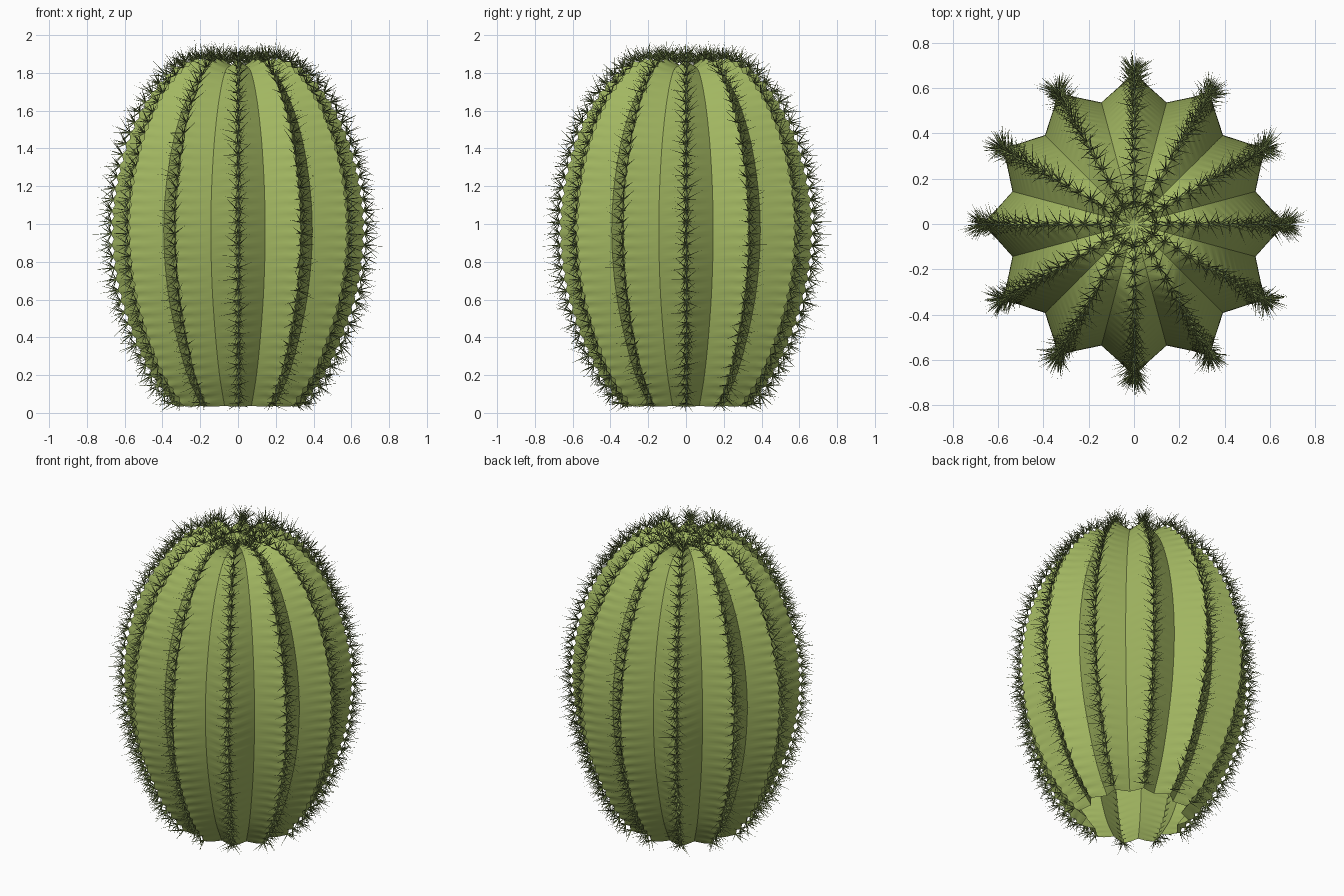
import bpy, bmesh, math, random
from mathutils import Vector, Matrix

if "Cube" in bpy.data.objects:
    bpy.data.objects.remove(bpy.data.objects["Cube"])

random.seed(4)
RIBS = 12
AREOLES = 38          # spine clusters per rib
STEP = 4              # body rings per cluster

# Rib crest profile (radius, height) from bottom rim to crown
CREST = [(0.33, 0.03), (0.45, 0.19), (0.55, 0.40), (0.63, 0.65), (0.665, 0.92),
         (0.65, 1.17), (0.59, 1.42), (0.50, 1.62), (0.40, 1.76), (0.30, 1.845),
         (0.20, 1.87), (0.10, 1.85), (0.015, 1.82)]


def material(name, color):
    m = bpy.data.materials.new(name)
    m.diffuse_color = (*color, 1)
    m.use_nodes = True
    m.node_tree.nodes["Principled BSDF"].inputs["Base Color"].default_value = m.diffuse_color
    return m


def spline(pts, sub=12):
    """Catmull-Rom curve through the profile points."""
    p = [Vector(a) for a in pts]
    p = [2 * p[0] - p[1]] + p + [2 * p[-1] - p[-2]]
    out = []
    for i in range(1, len(p) - 2):
        a, b, c, d = p[i - 1:i + 3]
        for k in range(sub):
            t = k / sub
            out.append(0.5 * (2 * b + (c - a) * t + (2 * a - 5 * b + 4 * c - d) * t * t
                              + (3 * b - a - 3 * c + d) * t ** 3))
    return out + [p[-2]]


def resample(pts, n):
    """n + 1 points evenly spaced along the curve."""
    acc = [0]
    for a, b in zip(pts, pts[1:]):
        acc.append(acc[-1] + (b - a).length)
    out, j = [], 0
    for i in range(n + 1):
        s = acc[-1] * i / n
        while j < len(pts) - 2 and acc[j + 1] < s:
            j += 1
        out.append(pts[j].lerp(pts[j + 1], (s - acc[j]) / (acc[j + 1] - acc[j])))
    return out


def make_object(name, bm, mat):
    me = bpy.data.meshes.new(name)
    bm.to_mesh(me)
    bm.free()
    me.materials.append(mat)
    ob = bpy.data.objects.new(name, me)
    bpy.context.collection.objects.link(ob)
    return ob


def polar(r, z, ang):
    return Vector((r * math.cos(ang), r * math.sin(ang), z))


N = AREOLES * STEP
path = resample(spline(CREST), N)
normals = []
for i in range(N + 1):
    t = (path[min(i + 1, N)] - path[max(i - 1, 0)]).normalized()
    normals.append(Vector((t.y, -t.x)))

# Ribbed body: star section, crests scalloped between spine clusters, open underneath
bm = bmesh.new()
half = math.pi / RIBS
rings = []
for i, (p, n) in enumerate(zip(path, normals)):
    wave = 0.008 * math.cos(2 * math.pi * (i - STEP / 2) / STEP)
    fade = min(1, p.x / 0.2)
    crest = p + n * wave * fade
    valley = Vector((p.x * 0.835, p.y - 0.035 * fade * max(0, n.y) + 0.012 * max(0, -n.y)))
    ring = []
    for k in range(RIBS):
        a = 2 * half * k
        top = polar(*crest, a)
        base = polar(*p, a)
        left, right = polar(*valley, a - half), polar(*valley, a + half)
        ring += [bm.verts.new(v) for v in
                 (left, left.lerp(base, 0.6), top, base.lerp(right, 0.4))]
    rings.append(ring)
for lo, hi in zip(rings, rings[1:]):
    for k in range(len(lo)):
        m = (k + 1) % len(lo)
        bm.faces.new((lo[k], lo[m], hi[m], hi[k]))
bm.faces.new(rings[-1])
body = make_object("cactus_body", bm, material("cactus_green", (0.36, 0.47, 0.12)))
bpy.context.view_layer.objects.active = body
body.select_set(True)
bpy.ops.object.shade_smooth_by_angle(angle=math.radians(35))
body.select_set(False)


# Spines: thin three-sided needles fanning out of each cluster
def add_spine(bm, start, direction, length, radius):
    tip = start + direction * length
    if not 0 <= tip.z <= 2:
        return
    u = direction.orthogonal().normalized()
    w = direction.cross(u)
    base = [bm.verts.new(start + radius * (u * math.cos(q) + w * math.sin(q)))
            for q in (0, 2.094, 4.189)]
    end = bm.verts.new(tip)
    for k in range(3):
        bm.faces.new((base[k], base[(k + 1) % 3], end))


bm = bmesh.new()
for k in range(RIBS):
    ang = 2 * half * k
    for j in range(AREOLES - 1):
        i = j * STEP + STEP // 2
        p, n = path[i], normals[i]
        out = polar(n.x, n.y, ang)
        side = Vector((-math.sin(ang), math.cos(ang), 0))
        along = out.cross(side)
        start = polar(*(p + n * 0.004), ang)
        for s in range(11):
            spin = 2 * math.pi * (s + random.uniform(-0.3, 0.3)) / 10
            tilt = random.uniform(0.75, 1.3) if s < 10 else random.uniform(0, 0.3)
            if s % 3 == 0:
                tilt *= 0.6
            d = (out * math.cos(tilt) + (side * math.cos(spin) + along * math.sin(spin))
                 * math.sin(tilt)).normalized()
            add_spine(bm, start, d, random.uniform(0.06, 0.115), 0.0035)
make_object("spines", bm, material("spine_green", (0.2, 0.27, 0.08)))
